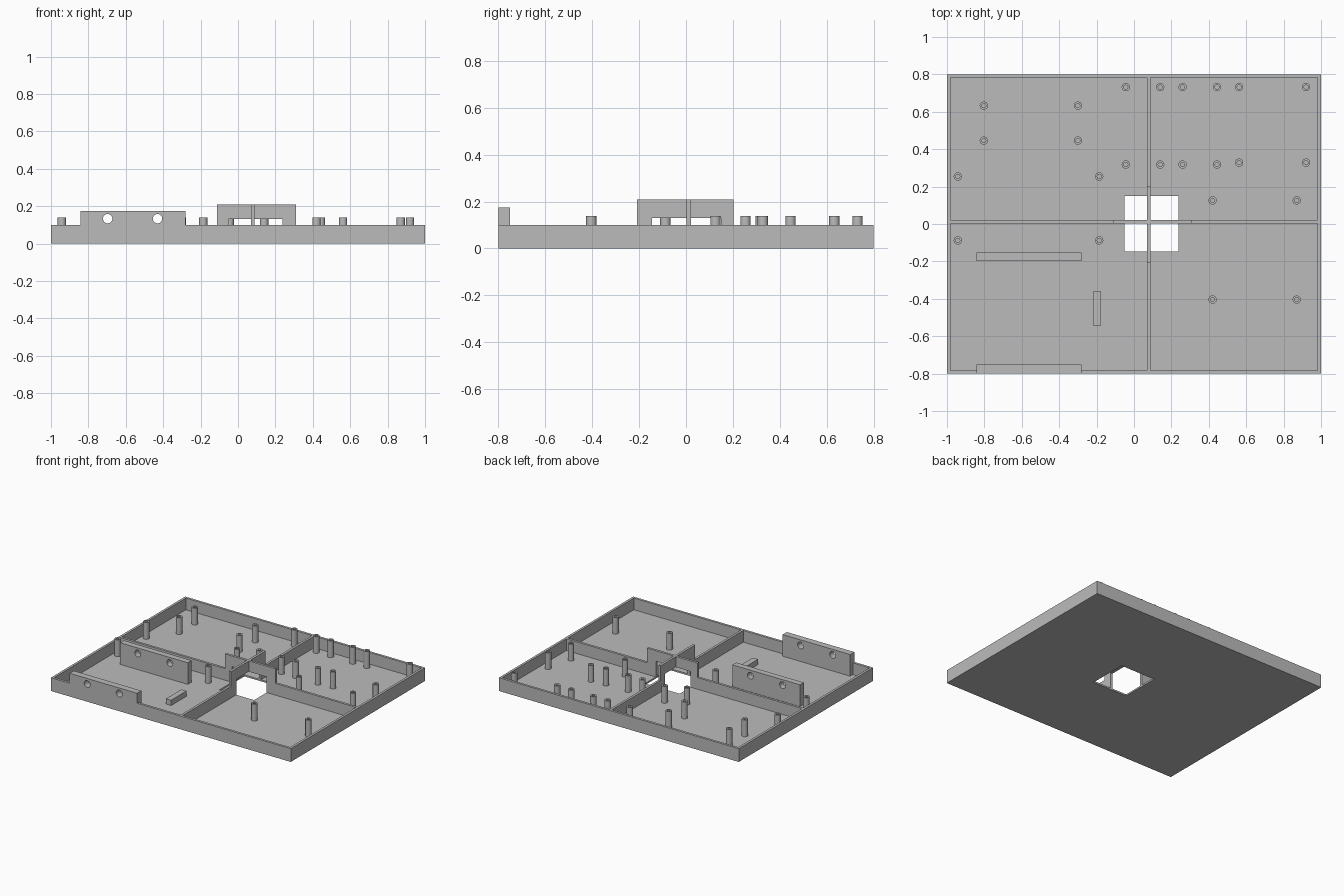
import bpy
import bmesh
import math
from mathutils import Matrix, Vector

default = bpy.data.objects.get("Cube")
if default:
    bpy.data.objects.remove(default, do_unlink=True)

grey = bpy.data.materials.new("plain grey")
grey.use_nodes = True
grey.diffuse_color = (0.5, 0.5, 0.5, 1)
grey.node_tree.nodes["Principled BSDF"].inputs["Base Color"].default_value = (0.5, 0.5, 0.5, 1)

FLOOR, RIM, WALL = 0.012, 0.10, 0.018
MID_X, MID_Y = 0.079, 0.012      # where the dividers cross
HALF = WALL / 2


def finish(bm, name):
    mesh = bpy.data.meshes.new(name)
    bm.to_mesh(mesh)
    bm.free()
    mesh.materials.append(grey)
    obj = bpy.data.objects.new(name, mesh)
    bpy.context.collection.objects.link(obj)
    return obj


def box(name, x, y, z):
    """Box from (low, high) ranges on each axis."""
    bm = bmesh.new()
    size = [r[1] - r[0] for r in (x, y, z)]
    mid = [(r[0] + r[1]) / 2 for r in (x, y, z)]
    bmesh.ops.create_cube(bm, size=1, matrix=Matrix.Translation(mid) @ Matrix.Diagonal((*size, 1)))
    return finish(bm, name)


def cut(obj, cutter):
    """Subtract the cutter and remove it."""
    cutter.hide_render = True
    mod = obj.modifiers.new("cut", "BOOLEAN")
    mod.operation = "DIFFERENCE"
    mod.solver = "EXACT"
    mod.object = cutter
    bpy.context.view_layer.objects.active = obj
    bpy.ops.object.modifier_apply(modifier=mod.name)
    bpy.data.objects.remove(cutter, do_unlink=True)


def smooth(obj):
    bpy.ops.object.select_all(action="DESELECT")
    obj.select_set(True)
    bpy.context.view_layer.objects.active = obj
    bpy.ops.object.shade_smooth_by_angle(angle=math.radians(35))


def opening():
    return box("opening_cutter", (-0.052, 0.237), (-0.146, 0.15), (-0.1, 0.13))


# Tray with four pockets, leaving rim and dividers
tray = box("tray", (-1, 1), (-0.8, 0.8), (0, RIM))
for xr in ((-1 + WALL, MID_X - HALF), (MID_X + HALF, 1 - WALL)):
    for yr in ((-0.8 + WALL, MID_Y - HALF), (MID_Y + HALF, 0.8 - WALL)):
        cut(tray, box("pocket_cutter", xr, yr, (FLOOR, 0.3)))
cut(tray, opening())

# Raised bridges over the central opening
bridge_x = box("cross_bridge", (-0.112, 0.31), (MID_Y - HALF, MID_Y + HALF), (RIM, 0.21))
bridge_y = box("long_bridge", (MID_X - HALF, MID_X + HALF), (-0.208, 0.202), (RIM, 0.21))
for bridge in (bridge_x, bridge_y):
    cut(bridge, opening())

# Upright plates with two round holes each
PLATE_X, PLATE_Z = (-0.843, -0.28), (FLOOR, 0.175)
FRONT_Y, REAR_Y = (-0.8, -0.75), (-0.198, -0.153)
cut(tray, box("notch_cutter", PLATE_X, (-0.9, FRONT_Y[1]), (FLOOR, 0.3)))
for name, yr in (("front_plate", FRONT_Y), ("inner_plate", REAR_Y)):
    plate = box(name, PLATE_X, yr, PLATE_Z)
    for x in (-0.697, -0.43):
        bm = bmesh.new()
        place = Matrix.Translation((x, sum(yr) / 2, 0.133)) @ Matrix.Rotation(math.pi / 2, 4, "X")
        bmesh.ops.create_cone(bm, cap_ends=True, segments=32, radius1=0.025, radius2=0.025,
                              depth=0.2, matrix=place)
        cut(plate, finish(bm, "hole_cutter"))
    smooth(plate)

# Low stop block
box("stop_block", (-0.22, -0.177), (-0.543, -0.36), (FLOOR, 0.052))


# Hollow standoff posts
def post(x, y, top=0.138, radius=0.022):
    bm = bmesh.new()
    height = top - FLOOR
    bmesh.ops.create_cone(bm, cap_ends=True, segments=24, radius1=radius, radius2=radius, depth=height,
                          matrix=Matrix.Translation((x, y, FLOOR + height / 2)))
    cap = max(bm.faces, key=lambda f: f.calc_center_median().z)
    bmesh.ops.inset_region(bm, faces=[cap], thickness=radius * 0.5)
    # Sink the inner cap to make the bore
    rim = bmesh.ops.extrude_face_region(bm, geom=[cap])["geom"]
    bmesh.ops.translate(bm, vec=Vector((0, 0, 0.003 - height)),
                        verts=[v for v in rim if isinstance(v, bmesh.types.BMVert)])
    if cap.is_valid:
        bmesh.ops.delete(bm, geom=[cap], context="FACES_ONLY")
    bmesh.ops.recalc_face_normals(bm, faces=bm.faces)
    smooth(finish(bm, "standoff_post"))


# Each group is a grid of x positions by y positions
groups = [
    ((-0.803, -0.30), (0.633, 0.446)),
    ((-0.942, -0.186), (0.254, -0.088)),
    ((-0.044, 0.14, 0.26, 0.444), (0.732, 0.318)),
    ((0.562, 0.92), (0.732, 0.328)),
    ((0.42, 0.87), (0.126, -0.404)),
]
for xs, ys in groups:
    for x in xs:
        for y in ys:
            post(x, y)
